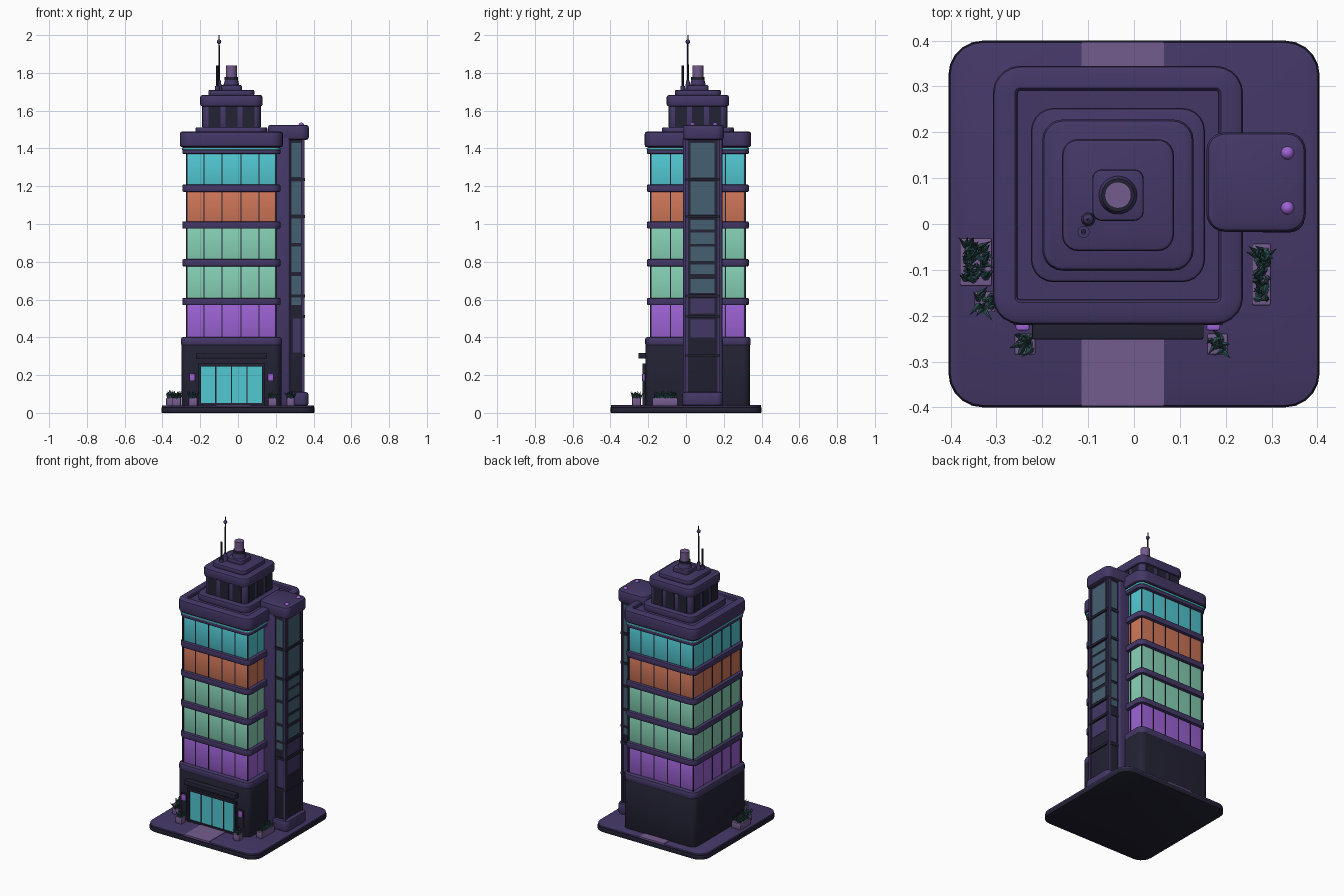
import bpy, bmesh, math, random
from mathutils import Vector, Matrix

if "Cube" in bpy.data.objects:
    bpy.data.objects.remove(bpy.data.objects["Cube"])

random.seed(4)


def material(name, r, g, b):
    lin = [(c / 255 / 12.92 if c < 11 else ((c / 255 + 0.055) / 1.055) ** 2.4) for c in (r, g, b)]
    m = bpy.data.materials.new(name)
    m.diffuse_color = (*lin, 1)
    m.use_nodes = True
    m.node_tree.nodes["Principled BSDF"].inputs["Base Color"].default_value = m.diffuse_color
    return m


PURPLE = material("deep_purple", 68, 55, 102)
DARK = material("charcoal", 35, 34, 52)
CYAN = material("cyan_glass", 82, 200, 210)
ORANGE = material("orange_glass", 207, 118, 88)
GREEN = material("mint_glass", 133, 208, 180)
VIOLET = material("violet_glass", 156, 98, 212)
LAVENDER = material("lavender", 116, 92, 142)
SLATE = material("slate_glass", 70, 96, 114)
LEAF = material("dark_leaf", 46, 80, 82)

CX, CY = -0.035, 0.063  # tower axis


def finish(name, bm, mat):
    bmesh.ops.recalc_face_normals(bm, faces=bm.faces)
    me = bpy.data.meshes.new(name)
    bm.to_mesh(me)
    bm.free()
    me.materials.append(mat)
    me.shade_smooth()
    me.set_sharp_from_angle(angle=math.radians(35))
    ob = bpy.data.objects.new(name, me)
    bpy.context.collection.objects.link(ob)
    return ob


def loft(name, rect, rad, profile, mat, n=5):
    """Rounded rectangle swept through (height, inset) steps."""
    x0, x1, y0, y1 = rect
    bm = bmesh.new()
    rings = []
    for z, inset in profile:
        r = max(rad - inset, 0.004)
        ring = []
        for k, (sx, sy) in enumerate(((1, 1), (-1, 1), (-1, -1), (1, -1))):
            cx = (x1 - inset - r) if sx > 0 else (x0 + inset + r)
            cy = (y1 - inset - r) if sy > 0 else (y0 + inset + r)
            for i in range(n + 1):
                a = (k + i / n) * math.pi / 2
                ring.append(bm.verts.new((cx + r * math.cos(a), cy + r * math.sin(a), z)))
        rings.append(ring)
    for a, b in zip(rings, rings[1:]):
        for i in range(len(a)):
            j = (i + 1) % len(a)
            bm.faces.new((a[i], a[j], b[j], b[i]))
    bm.faces.new(rings[0])
    bm.faces.new(rings[-1])
    return finish(name, bm, mat)


def slab(name, rect, z0, z1, mat, rad=0.04, e=0.008):
    steps = [(z0, e), (z0 + e * 0.3, e * 0.3), (z0 + e, 0),
             (z1 - e, 0), (z1 - e * 0.3, e * 0.3), (z1, e)]
    return loft(name, rect, rad, steps, mat)


def square(hx, hy=None):
    hy = hy or hx
    return (CX - hx, CX + hx, CY - hy, CY + hy)


def boxes(name, items, mat):
    """Several plain boxes (x0, x1, y0, y1, z0, z1) in one object."""
    bm = bmesh.new()
    for x0, x1, y0, y1, z0, z1 in items:
        m = Matrix.Translation(((x0 + x1) / 2, (y0 + y1) / 2, (z0 + z1) / 2)) @ \
            Matrix.Diagonal((x1 - x0, y1 - y0, z1 - z0, 1))
        bmesh.ops.create_cube(bm, size=1, matrix=m)
    return finish(name, bm, mat)


def cylinder(name, x, y, z0, z1, r, mat, r2=None, seg=20):
    bm = bmesh.new()
    bmesh.ops.create_cone(bm, cap_ends=True, segments=seg, radius1=r, radius2=r if r2 is None else r2,
                          depth=z1 - z0, matrix=Matrix.Translation((x, y, (z0 + z1) / 2)))
    return finish(name, bm, mat)


def ball(name, x, y, z, r, mat):
    bm = bmesh.new()
    bmesh.ops.create_uvsphere(bm, u_segments=14, v_segments=8, radius=r,
                              matrix=Matrix.Translation((x, y, z)))
    return finish(name, bm, mat)


def around(hx, hy, offsets, w, t, z0, z1):
    """Thin plates on all four tower sides, at the given offsets along each side."""
    out = []
    for o in offsets:
        for s in (-1, 1):
            y, x = CY + s * hy, CX + s * hx
            out.append((CX + o - w / 2, CX + o + w / 2, y - t, y + t, z0, z1))
            out.append((x - t, x + t, CY + o - w / 2, CY + o + w / 2, z0, z1))
    return out


# Ground plate and paths
plot = (-0.405, 0.405, -0.4, 0.4)
slab("plinth", plot, 0, 0.03, DARK, 0.075, 0.004)
slab("pavement", (-0.402, 0.402, -0.397, 0.397), 0.028, 0.04, PURPLE, 0.072, 0.004)
boxes("paths", [(-0.115, 0.065, -0.397, -0.2, 0.034, 0.043),
                (-0.115, 0.065, 0.3, 0.397, 0.034, 0.043)], LAVENDER)

# Ground floor
slab("ground_floor", square(0.265, 0.277), 0.038, 0.36, DARK, 0.04, 0.004)
slab("ground_floor_cornice", square(0.267, 0.279), 0.353, 0.402, PURPLE, 0.045, 0.012)

# Glazed storeys with bands between them
storeys = [(0.40, 0.575, VIOLET), (0.60, 0.78, GREEN), (0.805, 0.98, GREEN),
           (1.005, 1.175, ORANGE), (1.205, 1.375, CYAN)]
mullions = []
for i, (z0, z1, mat) in enumerate(storeys):
    slab(f"storey_glass_{i + 1}", square(0.237, 0.25), z0 - 0.01, z1 + 0.01, mat, 0.012, 0.002)
    mullions += around(0.237, 0.25, [-0.145, -0.05, 0.05, 0.145], 0.005, 0.002, z0, z1)
    mullions += [(CX + sx * 0.237 - 0.004, CX + sx * 0.237 + 0.004,
                  CY + sy * 0.25 - 0.004, CY + sy * 0.25 + 0.004, z0, z1)
                 for sx in (-1, 1) for sy in (-1, 1)]
    slab(f"floor_band_{i + 1}", square(0.26, 0.27), z1 - 0.005, z1 + (0.02 if i == 4 else 0.034),
         PURPLE, 0.045, 0.007)
boxes("window_mullions", mullions, DARK)
slab("roof_light_strip", square(0.261, 0.271), 1.393, 1.403, CYAN, 0.04, 0.001)
slab("roof_shadow_gap", square(0.258, 0.268), 1.40, 1.41, DARK, 0.04, 0.001)

# Parapet with sunken roof
loft("roof_parapet", square(0.273, 0.282), 0.06,
     [(1.407, 0.008), (1.412, 0.002), (1.42, 0), (1.475, 0), (1.485, 0.003), (1.49, 0.012),
      (1.49, 0.048), (1.485, 0.053), (1.472, 0.054)], PURPLE)

# Penthouse
slab("penthouse_plinth", square(0.19), 1.468, 1.512, PURPLE, 0.05, 0.008)
slab("penthouse_walls", square(0.153), 1.505, 1.63, PURPLE, 0.03, 0.002)
boxes("penthouse_windows", around(0.153, 0.153, [-0.09, 0, 0.09], 0.064, 0.003, 1.514, 1.622), DARK)
slab("penthouse_roof", square(0.165), 1.622, 1.683, PURPLE, 0.045, 0.012)
slab("upper_step", square(0.122), 1.68, 1.71, PURPLE, 0.035, 0.008)
slab("beacon_plinth", square(0.056), 1.705, 1.735, PURPLE, 0.02, 0.006)
cylinder("beacon_neck", CX, CY, 1.73, 1.765, 0.043, PURPLE, 0.034, 24)
cylinder("beacon_collar", CX, CY, 1.762, 1.778, 0.036, DARK, seg=24)
cylinder("beacon_lamp", CX, CY, 1.775, 1.838, 0.029, LAVENDER, seg=24)

# Antennas
cylinder("tall_antenna_foot", -0.1, 0.01, 1.70, 1.76, 0.016, PURPLE, 0.009)
cylinder("tall_antenna", -0.1, 0.01, 1.70, 2.0, 0.006, DARK, 0.003, 10)
ball("antenna_ball", -0.1, 0.01, 1.965, 0.012, PURPLE)
cylinder("short_antenna_foot", -0.11, -0.017, 1.70, 1.73, 0.013, PURPLE)
cylinder("short_antenna", -0.11, -0.017, 1.70, 1.84, 0.006, DARK, seg=10)

# Lift shaft on the right side
slab("shaft_column", (0.18, 0.275, -0.015, 0.192), 0.038, 1.46, PURPLE, 0.012, 0.003)
slab("shaft_core", (0.25, 0.345, 0.0, 0.177), 0.038, 1.46, DARK, 0.012, 0.003)
boxes("shaft_corner_rails", [(0.338, 0.352, y - 0.007, y + 0.007, 0.04, 1.46) for y in (0.003, 0.174)], PURPLE)
slab("shaft_base", (0.25, 0.372, -0.018, 0.195), 0.038, 0.11, PURPLE, 0.03, 0.01)
slab("shaft_cap", (0.158, 0.375, -0.017, 0.2), 1.445, 1.525, PURPLE, 0.04, 0.014)
panes = [(1.245, 1.43), (1.05, 1.225), (0.97, 1.022), (0.895, 0.955), (0.805, 0.88),
         (0.735, 0.785), (0.635, 0.71)]
side_panes = [(1.25, 1.43), (1.05, 1.225), (0.90, 1.03), (0.745, 0.88), (0.57, 0.725)]
boxes("shaft_glass", [(0.343, 0.348, 0.025, 0.15, a, b) for a, b in panes] +
      [(0.283, 0.333, y - 0.003, y + 0.003, a, b) for a, b in side_panes for y in (0.0, 0.177)], SLATE)
boxes("shaft_lower_panels", [(0.343, 0.347, 0.025, 0.15, 0.525, 0.605), (0.343, 0.347, 0.025, 0.15, 0.40, 0.495)] +
      [(0.29, 0.33, y - 0.002, y + 0.002, 0.32, 0.50) for y in (0.0, 0.177)], PURPLE)
boxes("shaft_bands", [(0.265, 0.355, -0.004, 0.181, z - 0.008, z + 0.008)
                      for z in (0.305, 0.51, 0.62, 1.04, 1.235)], DARK)
for i, y in enumerate((0.035, 0.155)):
    ball(f"cap_light_{i + 1}", 0.335, y, 1.522, 0.015, VIOLET)

# Entrance: doors, frame, canopy and wall lamps
FRONT = CY - 0.277
boxes("entrance_doors", [(-0.197, 0.127, FRONT - 0.006, FRONT + 0.01, 0.05, 0.245)], CYAN)
boxes("door_frame", [(x - 0.003, x + 0.003, FRONT - 0.009, FRONT, 0.045, 0.25)
                     for x in (-0.118, -0.035, 0.048)] +
      [(x - 0.008, x + 0.008, FRONT - 0.016, FRONT, 0.04, 0.26) for x in (-0.205, 0.135)] +
      [(-0.213, 0.143, FRONT - 0.016, FRONT, 0.245, 0.262), (-0.2, 0.13, FRONT - 0.012, FRONT, 0.04, 0.053)], DARK)
slab("entrance_canopy", (-0.222, 0.152, -0.252, -0.2), 0.288, 0.318, DARK, 0.006, 0.003)
for i, x in enumerate((-0.243, 0.173)):
    boxes(f"lamp_bracket_{i + 1}", [(x - 0.02, x + 0.02, FRONT - 0.006, FRONT, 0.1, 0.215)], DARK)
    slab(f"wall_lamp_{i + 1}", (x - 0.015, x + 0.015, FRONT - 0.018, FRONT), 0.168, 0.208, VIOLET, 0.006, 0.003)

# Planters with tufts of leaves
planters = [(-0.345, -0.083, 0.07, 0.105), (-0.325, -0.17, 0.045, 0.045), (-0.238, -0.262, 0.046, 0.046),
            (0.182, -0.262, 0.046, 0.046), (0.278, -0.11, 0.042, 0.135)]
for i, (x, y, w, d) in enumerate(planters):
    slab(f"planter_{i + 1}", (x - w / 2, x + w / 2, y - d / 2, y + d / 2), 0.038, 0.08, LAVENDER, 0.005, 0.003)
    bm = bmesh.new()
    for k in range(int(w * d * 9000)):
        px = x + random.uniform(-0.33, 0.33) * w
        py = y + random.uniform(-0.4, 0.4) * d
        lean = Vector((random.uniform(-0.7, 0.7), random.uniform(-0.7, 0.7), 1))
        rot = lean.to_track_quat('Z', 'Y').to_matrix().to_4x4()
        h = random.uniform(0.025, 0.05)
        bmesh.ops.create_cone(bm, segments=5, radius1=0.007, radius2=0, depth=h, cap_ends=True,
                              matrix=Matrix.Translation((px, py, 0.076)) @ rot @ Matrix.Translation((0, 0, h / 2)))
    finish(f"plant_{i + 1}", bm, LEAF)
